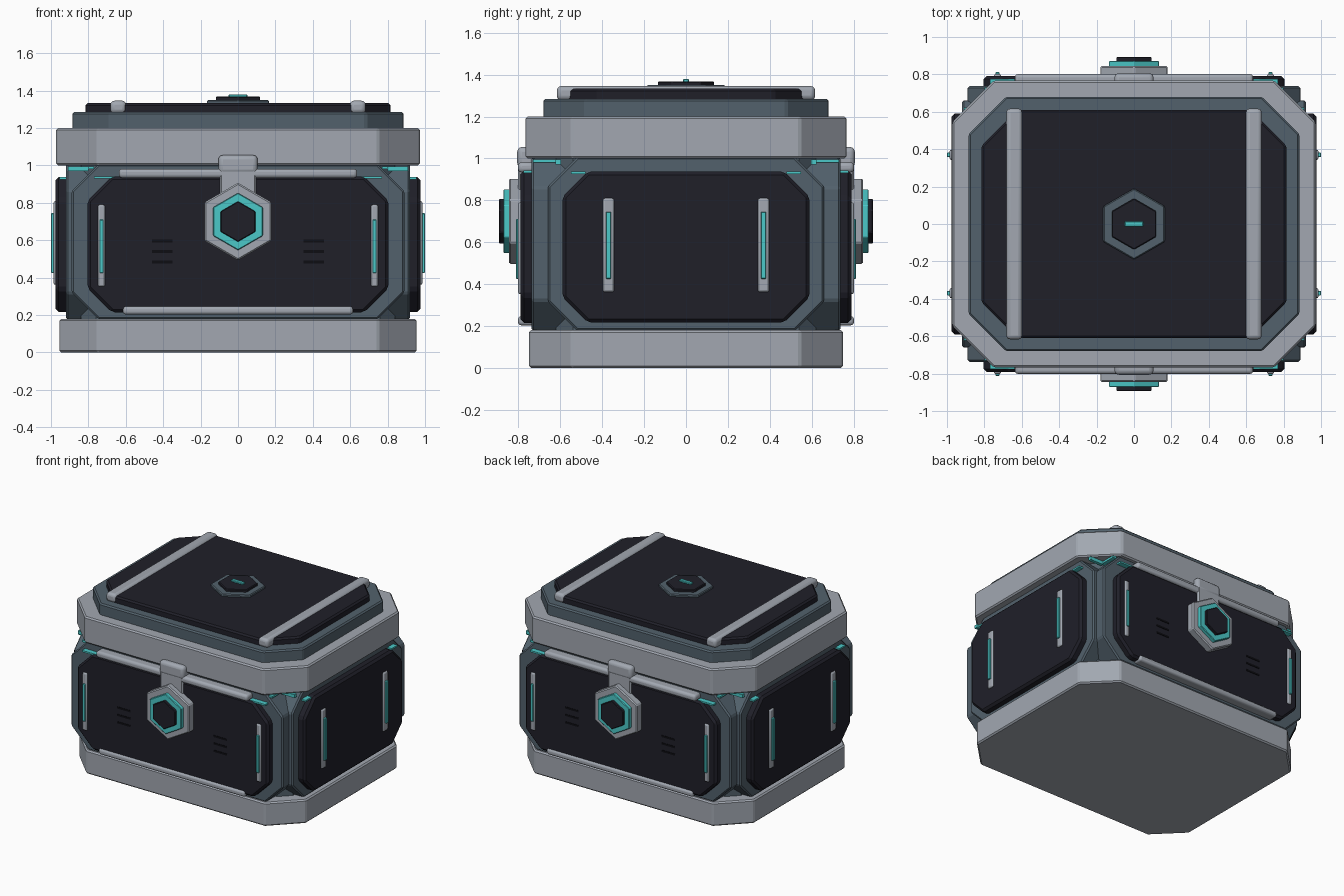
import bpy, math
from mathutils import Matrix

cube = bpy.data.objects.get("Cube")
if cube:
    bpy.data.objects.remove(cube, do_unlink=True)


def material(name, color):
    m = bpy.data.materials.new(name)
    m.use_nodes = True
    m.diffuse_color = (*color, 1)
    node = next(n for n in m.node_tree.nodes if n.type == "BSDF_PRINCIPLED")
    node.inputs["Base Color"].default_value = (*color, 1)
    return m


GRAY = material("light gray metal", (0.36, 0.39, 0.44))
SLATE = material("slate metal", (0.085, 0.12, 0.15))
DARK = material("dark panel", (0.014, 0.014, 0.022))
TEAL = material("teal glow", (0.07, 0.58, 0.58))
BLACK = material("black vent", (0.004, 0.004, 0.006))


# Outlines: lists of (u, v) points, counter-clockwise
def octagon(w, h, c, cu=0, cv=0):
    pts = [(w, h - c), (w - c, h), (c - w, h), (-w, h - c),
           (-w, c - h), (c - w, -h), (w - c, -h), (w, c - h)]
    return [(u + cu, v + cv) for u, v in pts]


def rect(u0, u1, v0, v1):
    return [(u0, v0), (u1, v0), (u1, v1), (u0, v1)]


def hexagon(r, cv=0):
    angles = [math.radians(90 + 60 * i) for i in range(6)]
    return [(r * math.cos(a), cv + r * math.sin(a)) for a in angles]


def prism(name, outline, d0, d1, mat, bevel=0.0, wall=None, segments=1):
    """Extrude an outline upward, or outward from the wall at an angle."""
    n = len(outline)
    if wall is None:
        verts = [(u, v, d) for d in (d0, d1) for u, v in outline]
        turn = Matrix.Identity(4)
    else:
        verts = [(u, -d, v) for d in (d0, d1) for u, v in outline]
        turn = Matrix.Rotation(math.radians(wall), 4, "Z")
    faces = [tuple(reversed(range(n))), tuple(range(n, 2 * n))]
    faces += [(i, (i + 1) % n, n + (i + 1) % n, n + i) for i in range(n)]
    mesh = bpy.data.meshes.new(name)
    mesh.from_pydata(verts, [], faces)
    mesh.transform(turn)
    mesh.materials.append(mat)
    obj = bpy.data.objects.new(name, mesh)
    bpy.context.collection.objects.link(obj)
    if bevel:
        mod = obj.modifiers.new("edge bevel", "BEVEL")
        mod.width = bevel
        mod.segments = segments
        mod.limit_method = "ANGLE"
        mod.angle_limit = math.radians(30)
    if segments > 1:
        bpy.ops.object.select_all(action="DESELECT")
        obj.select_set(True)
        bpy.context.view_layer.objects.active = obj
        bpy.ops.object.shade_smooth_by_angle(angle=math.radians(40))
    return obj


# Base, core and stepped lid
prism("base", octagon(0.955, 0.75, 0.205), 0, 0.18, GRAY, 0.01)
prism("body_core", octagon(0.84, 0.62, 0.08), 0.15, 1.02, SLATE)
prism("lid_rim", octagon(0.972, 0.767, 0.222), 1.0, 1.2, GRAY, 0.01)
prism("lid_frame", octagon(0.885, 0.68, 0.2), 1.18, 1.285, SLATE, 0.01)
prism("lid_panel", octagon(0.815, 0.61, 0.19), 1.27, 1.333, DARK, 0.012)
for side, s in (("left", 1), ("right", -1)):
    c = 0.64 * s
    prism(f"lid_bar_{side}", rect(c - 0.043, c + 0.043, -0.617, 0.617),
          1.278, 1.346, GRAY, 0.022, segments=3)

# Lid emblem
prism("emblem_ring", hexagon(0.19), 1.32, 1.35, SLATE, 0.006)
prism("emblem_plate", hexagon(0.137), 1.33, 1.368, DARK, 0.005)
prism("emblem_light", rect(-0.05, 0.05, -0.014, 0.014), 1.36, 1.38, TEAL, 0.004)

# Front and back walls
for wall, angle in (("front", 0), ("back", 180)):
    def part(name, outline, d0, d1, mat, bevel=0.0, segments=1):
        prism(f"{wall}_{name}", outline, d0, d1, mat, bevel, angle, segments)

    part("frame", octagon(0.89, 0.415, 0.145, 0, 0.592), 0, 0.737, SLATE, 0.01)
    part("panel", octagon(0.805, 0.363, 0.13, 0, 0.578), 0.7, 0.79, DARK, 0.016)
    part("upper_rail", rect(-0.637, 0.637, 0.933, 0.982), 0.72, 0.802, GRAY, 0.018, 3)
    part("lower_rail", rect(-0.615, 0.615, 0.203, 0.247), 0.72, 0.802, GRAY, 0.016, 3)

    # Clasp and hexagonal lock
    part("clasp_head", rect(-0.105, 0.105, 0.955, 1.055), 0.72, 0.806, GRAY, 0.024, 3)
    part("clasp_neck", rect(-0.097, 0.097, 0.83, 0.99), 0.74, 0.803, GRAY, 0.01)
    part("lock_ring", hexagon(0.207, 0.7), 0.76, 0.845, GRAY, 0.008)
    part("lock_light", hexagon(0.153, 0.7), 0.8, 0.872, TEAL, 0.004)
    part("lock_core", hexagon(0.108, 0.7), 0.82, 0.893, DARK, 0.004)

    for side, s in (("a", -1), ("b", 1)):
        c = 0.73 * s
        part(f"lamp_holder_{side}", rect(c - 0.019, c + 0.019, 0.352, 0.79),
             0.77, 0.802, GRAY, 0.01, 2)
        part(f"lamp_{side}", rect(c - 0.011, c + 0.011, 0.425, 0.71),
             0.78, 0.812, TEAL, 0.004)
        c = 0.705 * s
        part(f"corner_light_{side}", rect(c - 0.065, c + 0.065, 0.93, 0.942),
             0.72, 0.775, TEAL)
        c = 0.785 * s
        part(f"rim_light_{side}", rect(c - 0.015, c + 0.015, 0.98, 0.995),
             0.6, 0.73, TEAL)
        for i in range(3):
            c, z = 0.405 * s, 0.596 - 0.056 * i
            part(f"vent_{side}_{i}", rect(c - 0.056, c + 0.056, z - 0.007, z + 0.007),
                 0.785, 0.793, BLACK)

# Left and right walls
for wall, angle in (("left", 90), ("right", -90)):
    def part(name, outline, d0, d1, mat, bevel=0.0, segments=1):
        prism(f"{wall}_{name}", outline, d0, d1, mat, bevel, angle, segments)

    part("frame", octagon(0.66, 0.415, 0.14, 0, 0.592), 0, 0.92, SLATE, 0.01)
    part("panel", octagon(0.59, 0.36, 0.12, 0, 0.577), 0.88, 0.975, DARK, 0.016)
    for side, s in (("a", -1), ("b", 1)):
        c = 0.37 * s
        part(f"lamp_holder_{side}", rect(c - 0.027, c + 0.027, 0.362, 0.81),
             0.95, 0.986, GRAY, 0.01, 2)
        part(f"lamp_{side}", rect(c - 0.013, c + 0.013, 0.425, 0.745),
             0.96, 1.0, TEAL, 0.004)
        c = 0.515 * s
        part(f"corner_light_{side}", rect(c - 0.035, c + 0.035, 0.925, 0.937),
             0.9, 0.955, TEAL)
        c = 0.61 * s
        part(f"rim_light_{side}", rect(c - 0.012, c + 0.012, 0.97, 0.995),
             0.8, 0.91, TEAL)
